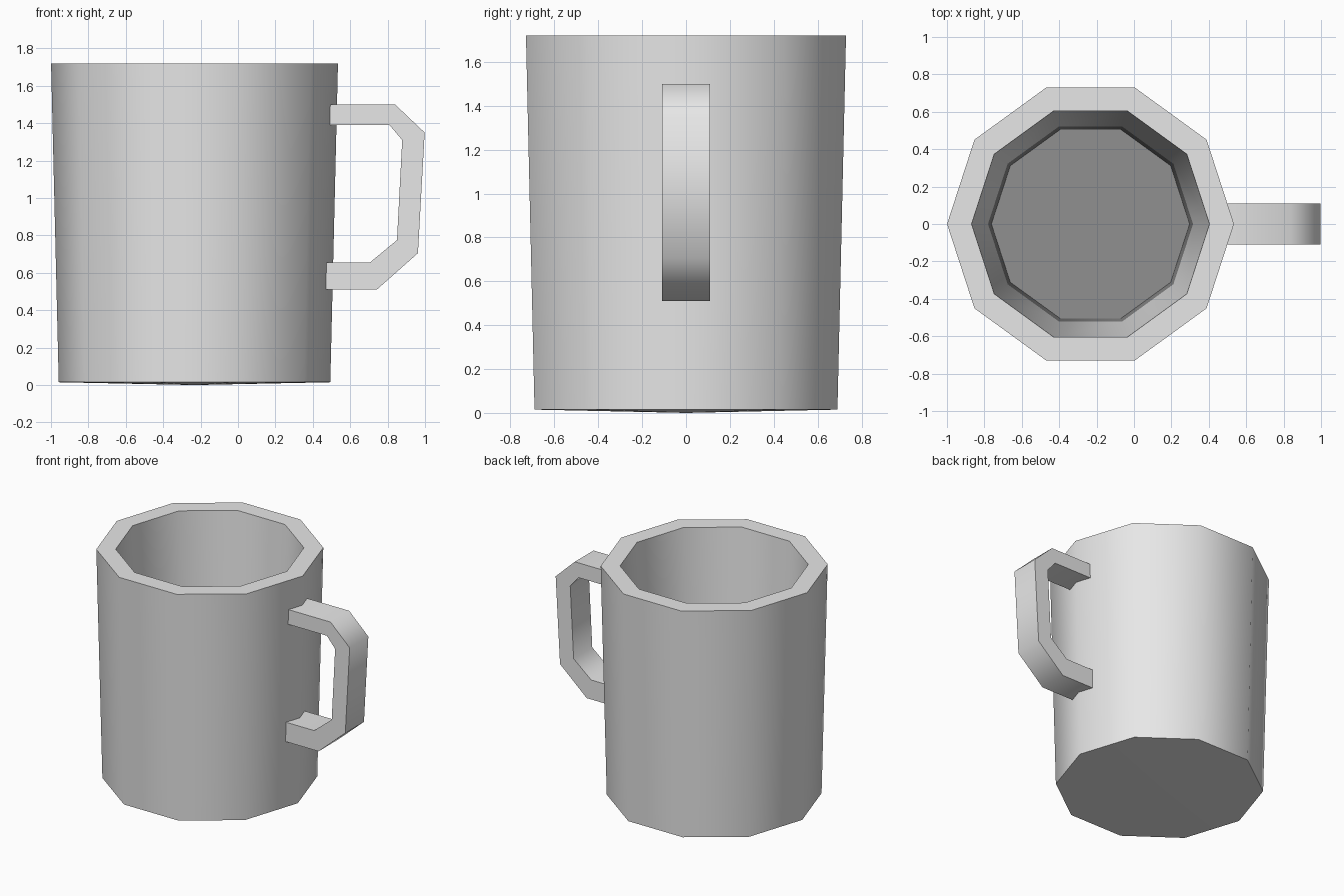
import bpy, bmesh, math

if "Cube" in bpy.data.objects:
    bpy.data.objects.remove(bpy.data.objects["Cube"])

def material(name, v):
    m = bpy.data.materials.new(name)
    m.diffuse_color = (v, v, v, 1)
    m.use_nodes = True
    m.node_tree.nodes["Principled BSDF"].inputs["Base Color"].default_value = m.diffuse_color
    return m

glaze = material("light_grey_glaze", 0.8)
dark = material("dark_grey_inside", 0.28)

def finish(name, bm, mats):
    bmesh.ops.recalc_face_normals(bm, faces=bm.faces)
    me = bpy.data.meshes.new(name)
    bm.to_mesh(me)
    bm.free()
    for m in mats:
        me.materials.append(m)
    me.polygons.foreach_set("use_smooth", [True] * len(me.polygons))
    me.set_sharp_from_angle(angle=math.radians(60))
    ob = bpy.data.objects.new(name, me)
    bpy.context.collection.objects.link(ob)
    return ob

# mug body: ten-sided rings (radius, height) from the base, over the rim, to the inner floor
SIDES, CX = 10, -0.2325
rings = [(0.726, 0.015), (0.767, 1.72), (0.636, 1.72), (0.548, 0.35), (0.530, 0.10)]
bm = bmesh.new()
loops = [[bm.verts.new((CX + r * math.cos(math.tau * i / SIDES),
                        r * math.sin(math.tau * i / SIDES), z)) for i in range(SIDES)]
         for r, z in rings]
for k, (a, b) in enumerate(zip(loops, loops[1:])):
    for i in range(SIDES):
        j = (i + 1) % SIDES
        f = bm.faces.new((a[i], a[j], b[j], b[i]))
        f.material_index = 1 if k == 3 else 0   # stained band low inside
# inner floor
bm.faces.new(loops[-1]).material_index = 1
# slightly bulged underside
tip = bm.verts.new((CX, 0, 0))
for i in range(SIDES):
    bm.faces.new((loops[0][i], tip, loops[0][(i + 1) % SIDES]))
finish("mug_body", bm, [glaze, dark])

# handle: bent strip, outer and inner outline in x-z, extruded in y, ends sunk in the wall
outer = [(0.43, 1.50), (0.84, 1.50), (0.998, 1.35), (0.962, 0.705), (0.742, 0.51), (0.42, 0.51)]
inner = [(0.43, 1.39), (0.81, 1.39), (0.878, 1.31), (0.85, 0.775), (0.705, 0.655), (0.42, 0.655)]
bm = bmesh.new()
sections = []
for (ox, oz), (ix, iz) in zip(outer, inner):
    sections.append([bm.verts.new(p) for p in ((ox, -0.11, oz), (ox, 0.11, oz),
                                               (ix, 0.11, iz), (ix, -0.11, iz))])
for a, b in zip(sections, sections[1:]):
    for i in range(4):
        j = (i + 1) % 4
        bm.faces.new((a[i], a[j], b[j], b[i]))
bm.faces.new(sections[0])
bm.faces.new(sections[-1])
finish("mug_handle", bm, [glaze])
